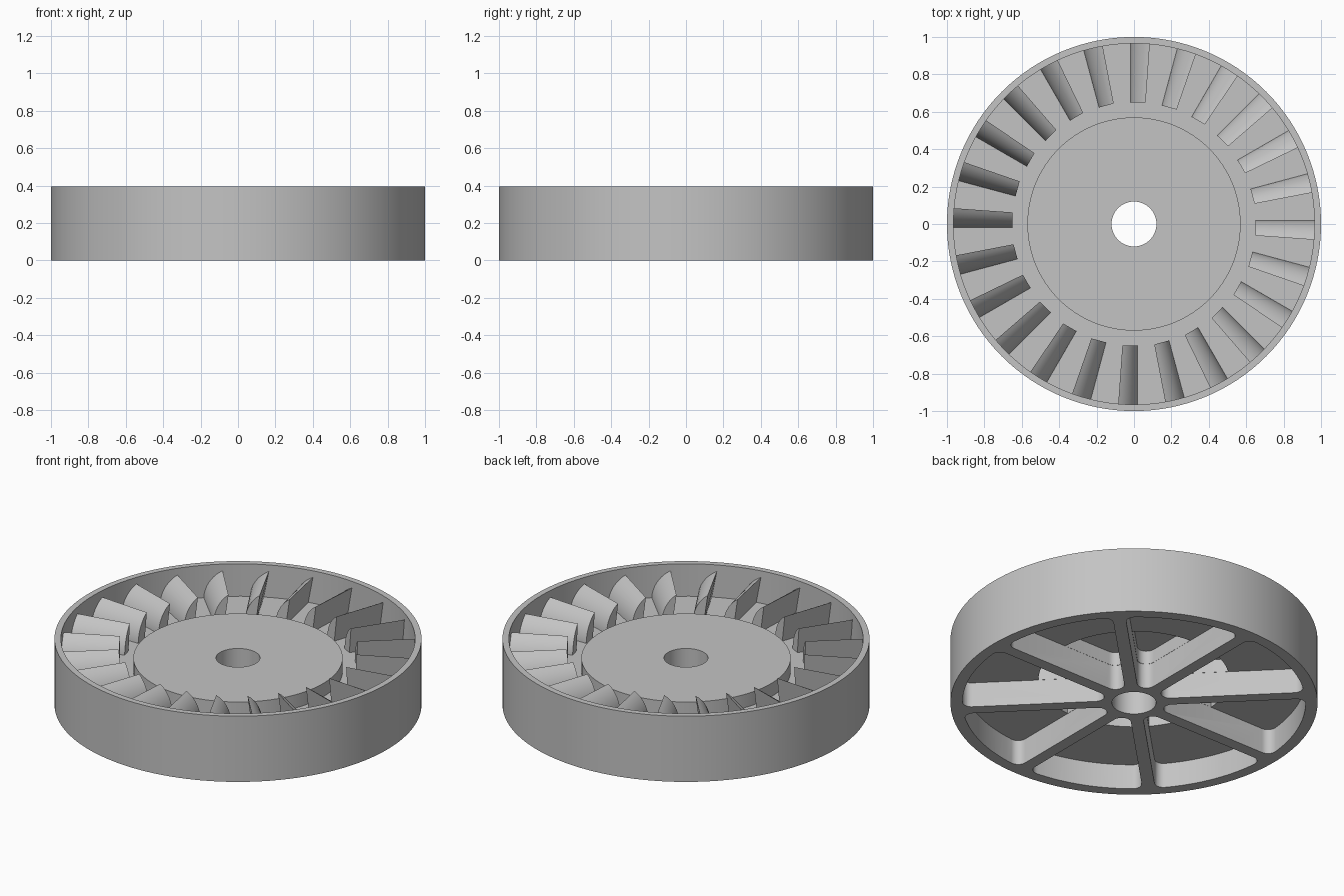
import bpy, bmesh
from math import sin, cos, asin, pi, radians, hypot

if "Cube" in bpy.data.objects:
    bpy.data.objects.remove(bpy.data.objects["Cube"])

HEIGHT, FLOOR, HUB_TOP = 0.395, 0.2, 0.28
RIM_IN, HUB_R, BORE_R = 0.965, 0.57, 0.12
BLADES, POCKETS = 24, 8
HALF = pi / POCKETS
SPOKE = 0.035      # half width of a spoke
FILLET = 0.05      # corner radius of the pockets

grey = bpy.data.materials.new("plain grey")
grey.use_nodes = True
grey.diffuse_color = (0.55, 0.55, 0.55, 1)
grey.node_tree.nodes["Principled BSDF"].inputs["Base Color"].default_value = grey.diffuse_color


def finish(bm, name):
    """Turn a bmesh into an object, smooth with sharp edges."""
    bmesh.ops.recalc_face_normals(bm, faces=bm.faces)
    mesh = bpy.data.meshes.new(name)
    bm.to_mesh(mesh)
    bm.free()
    mesh.materials.append(grey)
    mesh.shade_smooth()
    mesh.set_sharp_from_angle(angle=radians(30))
    ob = bpy.data.objects.new(name, mesh)
    bpy.context.collection.objects.link(ob)
    return ob


def loft(bm, rings, closed=False):
    """Join rings of points with quads; cap the ends or close the loop."""
    rows = [[bm.verts.new(p) for p in ring] for ring in rings]
    n = len(rows[0])
    pairs = list(zip(rows, rows[1:])) + ([(rows[-1], rows[0])] if closed else [])
    for a, b in pairs:
        for i in range(n):
            j = (i + 1) % n
            bm.faces.new((a[i], a[j], b[j], b[i]))
    if not closed:
        bm.faces.new(rows[0])
        bm.faces.new(rows[-1])


def arc(cx, cy, r, a, b, steps):
    return [(cx + r * cos(a + (b - a) * i / steps), cy + r * sin(a + (b - a) * i / steps))
            for i in range(steps + 1)]


def pocket_outline(outer, corner, half_spoke):
    """Rounded wedge about the x axis, between two spokes."""
    inset = half_spoke + FILLET
    side = HALF + pi / 2
    pts = arc(inset / sin(HALF), 0, FILLET, side, 2 * pi - side, 10)
    if corner:
        rc = outer - FILLET
        phi = HALF - asin(inset / rc)
        pts += arc(rc * cos(phi), -rc * sin(phi), FILLET, -side, -phi, 8)
        pts += arc(0, 0, outer, -phi, phi, 16)[1:-1]
        pts += arc(rc * cos(phi), rc * sin(phi), FILLET, phi, side, 8)
    else:
        phi = HALF - asin(half_spoke / outer)
        pts += arc(0, 0, outer, -phi, phi, 16)
    return pts


def pocket_cutter(name, outline, low, high):
    bm = bmesh.new()
    for k in range(POCKETS):
        a = HALF * (2 * k + 1)
        turned = [(x * cos(a) - y * sin(a), x * sin(a) + y * cos(a)) for x, y in outline]
        loft(bm, [[(x, y, z) for x, y in turned] for z in (low, high)])
    ob = finish(bm, name)
    ob.hide_render = True
    return ob


# Wheel body: rim, floor, hub and bore as one turned profile
profile = [(BORE_R, 0), (1, 0), (1, HEIGHT), (RIM_IN, HEIGHT), (RIM_IN, FLOOR),
           (HUB_R, FLOOR), (HUB_R, HUB_TOP), (BORE_R, HUB_TOP)]
SEG = 128
bm = bmesh.new()
loft(bm, [[(r * cos(2 * pi * i / SEG), r * sin(2 * pi * i / SEG), z) for r, z in profile]
          for i in range(SEG)], closed=True)
wheel = finish(bm, "wheel_body")

# Underside pockets between the spokes, deeper beneath the hub
cutters = [pocket_cutter("pocket_cutter", pocket_outline(0.935, True, SPOKE), -0.1, 0.15),
           pocket_cutter("hub_recess_cutter", pocket_outline(0.52, False, SPOKE + 0.001), 0.1, 0.23)]
for cutter in cutters:
    mod = wheel.modifiers.new(cutter.name, 'BOOLEAN')
    mod.operation, mod.solver, mod.object = 'DIFFERENCE', 'EXACT', cutter
bpy.context.view_layer.update()
carved = bpy.data.meshes.new_from_object(wheel.evaluated_get(bpy.context.evaluated_depsgraph_get()))
wheel.modifiers.clear()
wheel.data = carved
carved.materials.clear()
carved.materials.append(grey)
for poly in carved.polygons:
    poly.material_index = 0
carved.shade_smooth()
carved.set_sharp_from_angle(angle=radians(30))
for cutter in cutters:
    bpy.data.objects.remove(cutter)


# Blades: leaning fins with one rounded face, narrowing toward the hub
def blade_section(r, tip, foot=0.02, top=0.355):
    base, start = FLOOR - 0.01, radians(25)
    pts = [(r, tip * 0.65, base)]
    for i in range(11):
        a = start + (pi / 2 - start) * i / 10
        s = (sin(a) - sin(start)) / (1 - sin(start))
        pts.append((r, tip + (foot - tip) * s, base + (top - base) * cos(a) / cos(start)))
    return pts


bm = bmesh.new()
loft(bm, [blade_section(0.65, -0.062), blade_section(0.972, -0.085)])
blade = finish(bm, "blade")
for k in range(1, BLADES):
    copy = bpy.data.objects.new("blade", blade.data)
    copy.rotation_euler.z = 2 * pi * k / BLADES
    bpy.context.collection.objects.link(copy)
